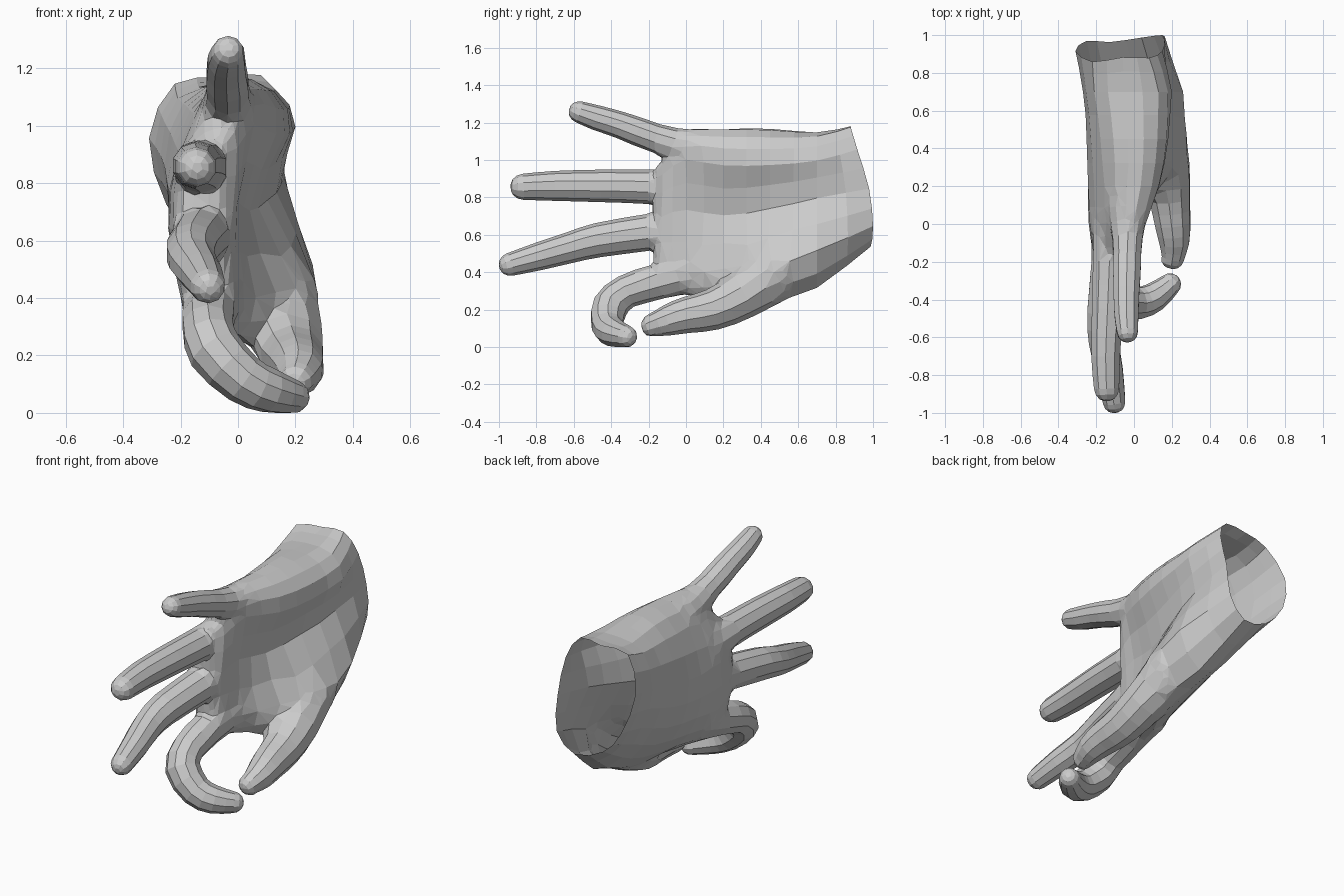
import bpy, bmesh, math
from mathutils import Vector

if "Cube" in bpy.data.objects:
    bpy.data.objects.remove(bpy.data.objects["Cube"])


def spline(p0, p1, p2, p3, t):
    return 0.5 * (2 * p1 + (p2 - p0) * t + (2 * p0 - 5 * p1 + 4 * p2 - p3) * t * t
                  + (3 * p1 - p0 - 3 * p2 + p3) * t ** 3)


def refine(pts, n, closed=False):
    """Insert n spline steps between neighbouring points."""
    pts = [Vector(p) for p in pts]
    m = len(pts)
    out = []
    for i in range(m if closed else m - 1):
        ids = [i - 1, i, i + 1, i + 2]
        ids = [k % m for k in ids] if closed else [min(max(k, 0), m - 1) for k in ids]
        out += [spline(*[pts[k] for k in ids], s / n) for s in range(n)]
    return out if closed else out + [pts[-1]]


def loft(name, rings):
    """Skin rings of points and close both ends with fans."""
    bm = bmesh.new()
    loops = [[bm.verts.new(p) for p in ring] for ring in rings]
    n = len(loops[0])
    for a, b in zip(loops, loops[1:]):
        for i in range(n):
            j = (i + 1) % n
            bm.faces.new((a[i], a[j], b[j], b[i]))
    for ring in (loops[0], loops[-1]):
        c = bm.verts.new(sum((v.co for v in ring), Vector()) / n)
        for i in range(n):
            bm.faces.new((c, ring[i], ring[(i + 1) % n]))
    bmesh.ops.recalc_face_normals(bm, faces=bm.faces[:])
    me = bpy.data.meshes.new(name)
    bm.to_mesh(me)
    bm.free()
    ob = bpy.data.objects.new(name, me)
    bpy.context.collection.objects.link(ob)
    return ob


def finger(name, path, sides=10):
    """Tapering tube along (x, y, z, radius) points with a rounded tip."""
    pts = refine(path, 2)
    axis = (pts[-1] - pts[-2]).to_3d().normalized()
    tip, r = pts[-1].to_3d(), pts[-1][3]
    for d, s in ((0.45, 0.88), (0.8, 0.6), (0.95, 0.28)):
        pts.append(Vector((*(tip + axis * r * d), r * s)))
    side = Vector((1, 0, 0))
    rings = []
    for i, p in enumerate(pts):
        t = (pts[min(i + 1, len(pts) - 1)] - pts[max(i - 1, 0)]).to_3d().normalized()
        side = (side - t * side.dot(t)).normalized()
        up = t.cross(side)
        rings.append([p.to_3d() + p[3] * (side * math.cos(a) + up * math.sin(a))
                      for a in (2 * math.pi * (k + 0.5) / sides for k in range(sides))])
    return loft(name, rings)


# Palm cross-sections (x, z) from wrist to knuckles:
# index edge, back of hand, little-finger edge, palm hollow, thumb mound
sections = [
    (0.95, [(.04, .54), (-.13, .59), (-.25, .73), (-.31, .96), (-.22, 1.15),
            (-.06, 1.17), (.08, 1.18), (.15, 1.06), (.16, .85), (.15, .65)]),
    (0.70, [(.12, .32), (-.07, .44), (-.20, .65), (-.27, .90), (-.21, 1.10),
            (-.05, 1.15), (.13, 1.13), (.20, 1.0), (.15, .80), (.26, .52)]),
    (0.45, [(.16, .21), (-.02, .32), (-.19, .54), (-.26, .83), (-.18, 1.08),
            (-.03, 1.18), (.13, 1.13), (.20, .98), (.07, .75), (.29, .46)]),
    (0.20, [(.08, .24), (-.09, .32), (-.22, .52), (-.25, .78), (-.16, 1.05),
            (-.03, 1.18), (.10, 1.13), (.15, .98), (.02, .70), (.13, .42)]),
    (0.00, [(-.05, .28), (-.16, .33), (-.23, .52), (-.24, .78), (-.14, 1.03),
            (-.05, 1.16), (.04, 1.13), (.06, 1.01), (-.005, .75), (.01, .42)]),
    (-.13, [(-.09, .33), (-.16, .38), (-.21, .54), (-.21, .78), (-.15, .94),
            (-.09, .99), (-.03, .99), (.0, .93), (-.01, .71), (-.03, .45)]),
    (-.17, [(-.09, .38), (-.12, .41), (-.15, .56), (-.16, .78), (-.11, .92),
            (-.08, .96), (-.06, .95), (-.06, .90), (-.07, .71), (-.07, .47)]),
]
outlines = []
for k, (y, pts) in enumerate(sections):
    # the wrist rim slants toward the little-finger side
    outlines.append([Vector((x, y if k else 1.0 - 0.30 * max(0, z - 0.78) - 0.12 * max(0, .65 - z)
                             - 0.03 * (x < -.1), z)) for x, z in pts])
columns = [refine(col, 2) for col in zip(*outlines)]
palm = loft("hand", [refine(ring, 2, True) for ring in zip(*columns)])
cap_centre = palm.data.vertices[-2].co.copy()

fingers = [
    finger("thumb", [(.10, .62, .50, .12), (.145, .46, .38, .14), (.175, .30, .275, .135),
                     (.19, .14, .20, .12), (.205, .0, .175, .105), (.215, -.10, .145, .09),
                     (.205, -.175, .12, .065)]),
    finger("index_finger", [(-.09, .05, .41, .115), (-.10, -.16, .35, .10), (-.105, -.32, .30, .09),
                            (-.08, -.405, .22, .097), (.02, -.42, .12, .087),
                            (.11, -.385, .08, .078), (.19, -.32, .06, .06)]),
    finger("middle_finger", [(-.12, .05, .64, .115), (-.13, -.20, .615, .10), (-.16, -.47, .575, .092),
                             (-.16, -.62, .535, .083), (-.13, -.78, .49, .075), (-.105, -.94, .445, .062)]),
    finger("ring_finger", [(-.12, .05, .85, .11), (-.13, -.20, .86, .092), (-.14, -.45, .865, .087),
                           (-.15, -.70, .865, .08), (-.145, -.87, .86, .07)]),
    finger("little_finger", [(-.04, .16, 1.05, .105), (-.035, .0, 1.075, .095), (-.035, -.16, 1.12, .082),
                             (-.04, -.35, 1.19, .072), (-.04, -.48, 1.23, .067), (-.035, -.57, 1.26, .058)]),
]

# Merge the fingers into the palm
bpy.context.view_layer.objects.active = palm
for f in fingers:
    mod = palm.modifiers.new("merge", 'BOOLEAN')
    mod.operation, mod.solver, mod.object = 'UNION', 'EXACT', f
    bpy.ops.object.modifier_apply(modifier=mod.name)
    bpy.data.objects.remove(f)

# Open the wrist, soften the finger roots and rest the hand on the floor
bm = bmesh.new()
bm.from_mesh(palm.data)
centre = min(bm.verts, key=lambda v: (v.co - cap_centre).length)
bmesh.ops.delete(bm, geom=[centre], context='VERTS')
bmesh.ops.remove_doubles(bm, verts=bm.verts[:], dist=0.015)
bmesh.ops.triangulate(bm, faces=[f for f in bm.faces if len(f.verts) > 4])
for _ in range(2):
    roots = [v for v in bm.verts if -.19 < v.co.y < .62]
    bmesh.ops.smooth_vert(bm, verts=roots, factor=0.4, use_axis_x=True, use_axis_y=True, use_axis_z=True)
low = min(v.co.z for v in bm.verts)
bmesh.ops.translate(bm, verts=bm.verts[:], vec=(0, 0, -low))
bm.to_mesh(palm.data)
bm.free()
